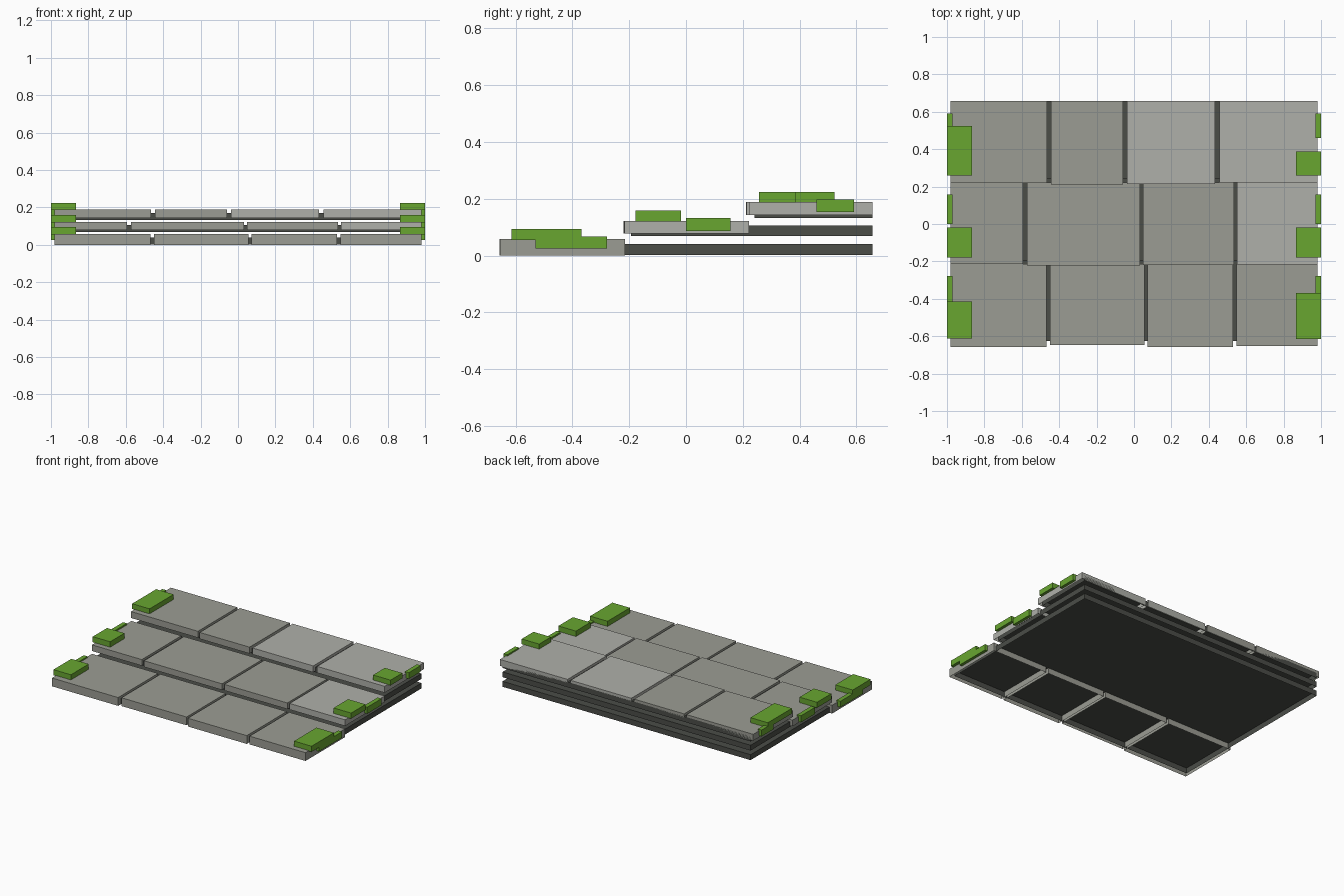
import bpy, bmesh

if "Cube" in bpy.data.objects:
    bpy.data.objects.remove(bpy.data.objects["Cube"])


def mat(name, r, g, b):
    m = bpy.data.materials.new(name)
    m.diffuse_color = (r, g, b, 1)
    m.use_nodes = True
    m.node_tree.nodes["Principled BSDF"].inputs["Base Color"].default_value = m.diffuse_color
    return m


STONE = mat("stone", 0.33, 0.335, 0.295)
PALE = mat("pale_stone", 0.43, 0.435, 0.40)
DARK = mat("dark_bed", 0.07, 0.074, 0.064)
MOSS = mat("moss", 0.14, 0.38, 0.03)


def box(name, x, y, z, material, hollow=False):
    """Box from (min, max) ranges; hollow leaves the underside open."""
    bm = bmesh.new()
    bmesh.ops.create_cube(bm, size=1)
    for v in bm.verts:
        v.co = [r[0] if c < 0 else r[1] for c, r in zip(v.co, (x, y, z))]
    if hollow:
        bm.normal_update()
        bottom = [f for f in bm.faces if f.normal.z < -0.9]
        bmesh.ops.delete(bm, geom=bottom, context='FACES')
    me = bpy.data.meshes.new(name)
    bm.to_mesh(me)
    bm.free()
    me.materials.append(material)
    ob = bpy.data.objects.new(name, me)
    bpy.context.collection.objects.link(ob)
    return ob


# Each step: bed, slab height and back edge, slabs (x0, x1, front y, material),
# moss on top (z, left y, right y) and moss on the end (z, y)
steps = [
    dict(bed=(-0.626, 0.002, 0.04), z=(0, 0.058), back=-0.215,
         slabs=[(-0.98, -0.468, -0.657, STONE), (-0.449, 0.055, -0.647, STONE),
                (0.072, 0.528, -0.657, STONE), (0.547, 0.98, -0.653, STONE)],
         top=((0.054, 0.094), (-0.612, -0.415), (-0.615, -0.368)),
         end=((0.025, 0.067), (-0.53, -0.278))),
    dict(bed=(-0.194, 0.069, 0.106), z=(0.078, 0.121), back=0.222,
         slabs=[(-0.98, -0.594, -0.215, STONE), (-0.573, 0.031, -0.221, STONE),
                (0.048, 0.535, -0.219, STONE), (0.551, 0.98, -0.216, PALE)],
         top=((0.12, 0.159), (-0.178, -0.02), (-0.178, -0.018)),
         end=((0.086, 0.132), (0, 0.157))),
    dict(bed=(0.241, 0.133, 0.17), z=(0.143, 0.188), back=0.657,
         slabs=[(-0.98, -0.464, 0.219, STONE), (-0.445, -0.059, 0.212, STONE),
                (-0.037, 0.433, 0.213, PALE), (0.457, 0.98, 0.222, PALE)],
         top=((0.186, 0.223), (0.258, 0.523), (0.258, 0.388)),
         end=((0.154, 0.198), (0.46, 0.592))),
]

for n, s in enumerate(steps, 1):
    # Dark bed running back under the steps above
    y0, z0, z1 = s["bed"]
    box(f"step_bed_{n}", (-0.96, 0.96), (y0, 0.657), (z0, z1), DARK, True)
    # Stone slabs
    for i, (x0, x1, front, m) in enumerate(s["slabs"], 1):
        box(f"slab_{n}_{i}", (x0, x1), (front, s["back"]), s["z"], m, True)
    # Moss patches at both ends
    tz, left_y, right_y = s["top"]
    ez, ey = s["end"]
    for side, ty, tx, ex in (("left", left_y, (-1, -0.865), (-1, -0.97)),
                             ("right", right_y, (0.865, 1), (0.97, 1))):
        box(f"moss_top_{side}_{n}", tx, ty, tz, MOSS)
        box(f"moss_end_{side}_{n}", ex, ey, ez, MOSS)
